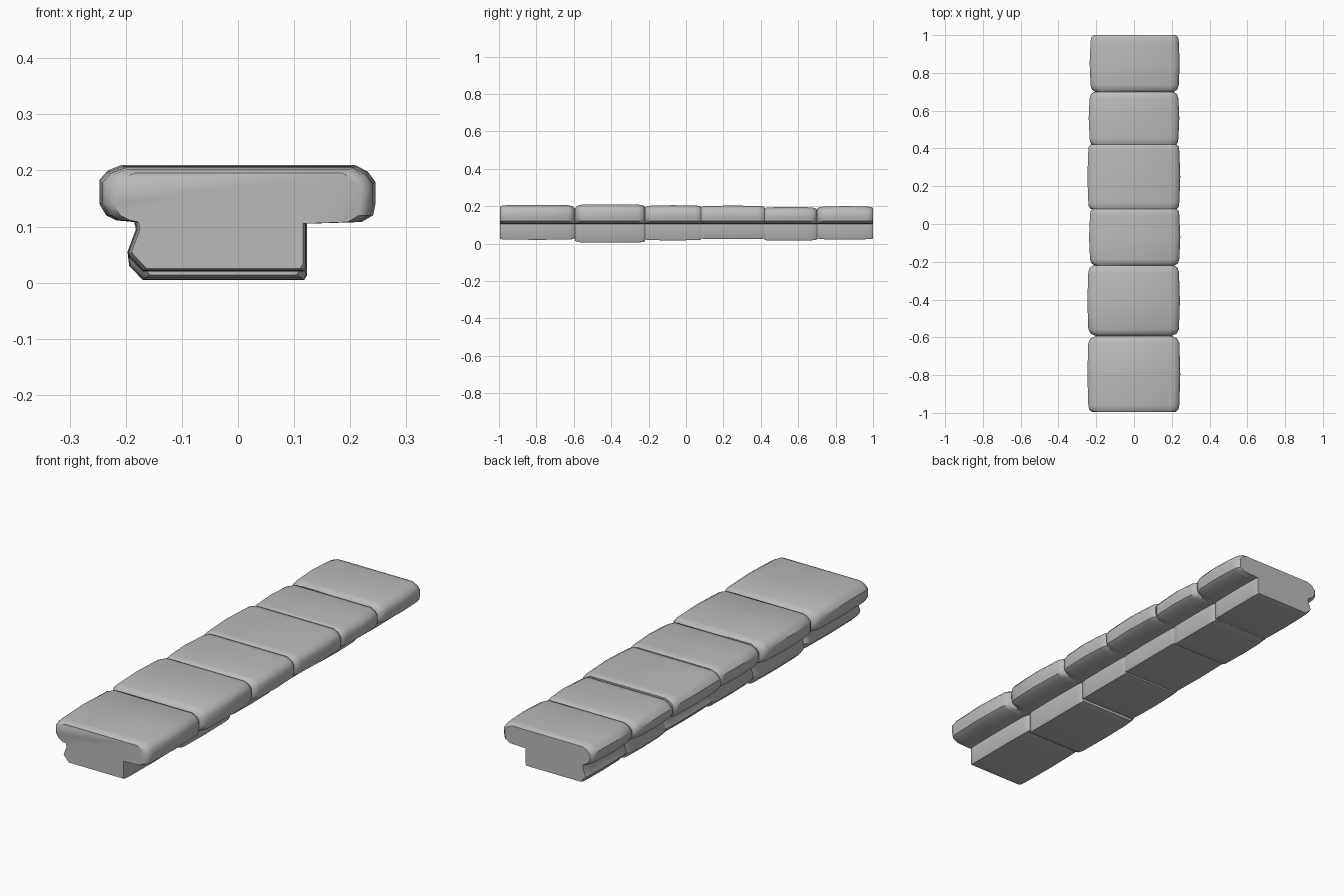
import bpy, bmesh, math

cube = bpy.data.objects.get("Cube")
if cube:
    bpy.data.objects.remove(cube, do_unlink=True)

stone = bpy.data.materials.new("grey stone")
stone.use_nodes = True
GREY = (0.5, 0.5, 0.5, 1)
stone.diffuse_color = GREY
stone.node_tree.nodes["Principled BSDF"].inputs["Base Color"].default_value = GREY


def section(left, right, top, bottom, worn):
    """T-shaped cross-section; worn shrinks the exposed corners."""
    l, r = left + worn, right - worn
    t, b = top - worn * 0.45, bottom + worn * 0.2
    keel = worn * 0.3
    return [(-0.17 + keel, b), (0.118 - keel, b), (0.123 - keel, b + 0.008),
            (0.123 - keel, 0.105), (r - 0.025, 0.108), (r - 0.004, 0.12),
            (r, 0.14), (r, t - 0.028), (r - 0.012, t - 0.012), (r - 0.035, t),
            (l + 0.04, t), (l + 0.015, t - 0.01), (l, t - 0.027), (l, 0.14),
            (l + 0.012, 0.12), (l + 0.03, 0.111), (-0.185 + keel, 0.108),
            (-0.182 + keel, 0.095), (-0.197 + keel, 0.055),
            (-0.194 + keel, b + 0.025)]


def build_stone(name, y0, y1, left, right, top, bottom, wear0, wear1):
    bm = bmesh.new()
    mid = (y0 + y1) / 2
    stations = [(y0, wear0), (y0 + 0.012, wear0 * 0.4), (y0 + 0.035, 0.005),
                (mid, 0), (y1 - 0.035, 0.005), (y1 - 0.012, wear1 * 0.4), (y1, wear1)]
    rings = [[bm.verts.new((x, y, z)) for x, z in section(left, right, top, bottom, w)]
             for y, w in stations]
    for a, b in zip(rings, rings[1:]):
        for i in range(len(a)):
            j = (i + 1) % len(a)
            bm.faces.new((a[i], a[j], b[j], b[i]))
    bm.faces.new(rings[0])
    bm.faces.new(rings[-1])
    bmesh.ops.recalc_face_normals(bm, faces=bm.faces)
    mesh = bpy.data.meshes.new(name)
    bm.to_mesh(mesh)
    bm.free()
    mesh.materials.append(stone)
    obj = bpy.data.objects.new(name, mesh)
    bpy.context.collection.objects.link(obj)
    bpy.ops.object.select_all(action="DESELECT")
    obj.select_set(True)
    bpy.context.view_layer.objects.active = obj
    bpy.ops.object.shade_smooth_by_angle(angle=math.radians(40))


# Row of ledge stones: ends in y, side limits, top, bottom, wear at each end
STONES = [
    (-0.995, -0.593, -0.247, 0.245, 0.207, 0.02, 0.025, 0.045),
    (-0.593, -0.22, -0.247, 0.243, 0.21, 0.005, 0.045, 0.03),
    (-0.22, 0.08, -0.238, 0.245, 0.205, 0.017, 0.03, 0.018),
    (0.08, 0.42, -0.247, 0.245, 0.203, 0.024, 0.018, 0.018),
    (0.42, 0.70, -0.24, 0.24, 0.196, 0.016, 0.018, 0.03),
    (0.70, 1.0, -0.235, 0.242, 0.2, 0.022, 0.03, 0.022),
]
for i, spec in enumerate(STONES):
    build_stone(f"ledge_stone_{i + 1}", *spec)
